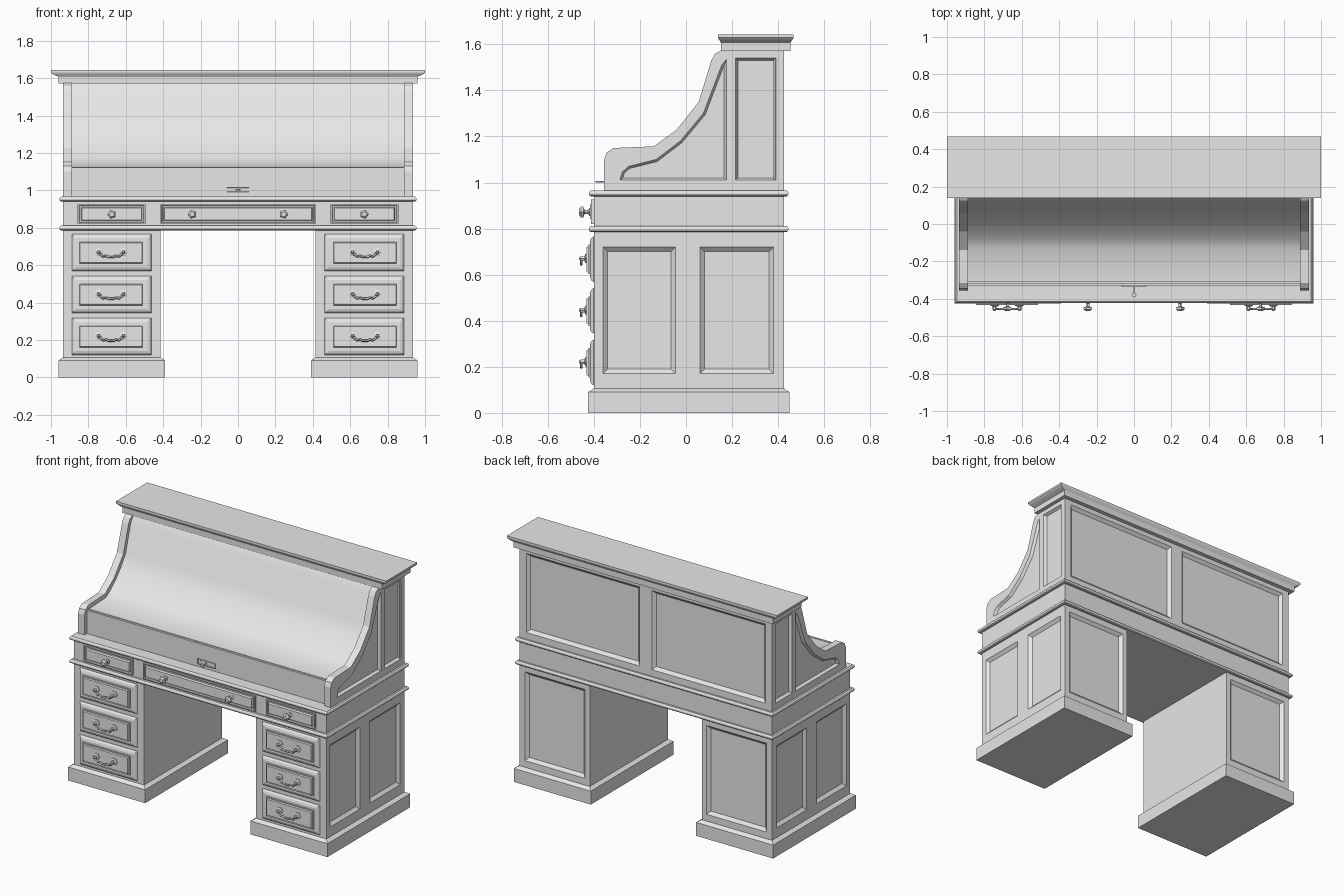
import bpy, bmesh, math
from mathutils import Vector

if "Cube" in bpy.data.objects:
    bpy.data.objects.remove(bpy.data.objects["Cube"], do_unlink=True)

grey = bpy.data.materials.new("plain grey")
grey.use_nodes = True
grey.diffuse_color = (0.8, 0.8, 0.8, 1)
grey.node_tree.nodes["Principled BSDF"].inputs["Base Color"].default_value = (0.8, 0.8, 0.8, 1)

# Planes: a 2D outline plus a depth gives 3D points
PLANES = {"side": lambda u, v, d: (d, u, v),
          "front": lambda u, v, d: (u, d, v),
          "top": lambda u, v, d: (u, v, d)}


def rect(u0, u1, v0, v1):
    return [(u0, v0), (u1, v0), (u1, v1), (u0, v1)]


def ngon(cu, cv, r, n):
    return [(cu + r * math.cos(math.tau * i / n), cv + r * math.sin(math.tau * i / n)) for i in range(n)]


def inset(pts, w):
    """Move a counter-clockwise outline inward by w."""
    out = []
    for i, p in enumerate(pts):
        p = Vector(p)
        a = (p - Vector(pts[i - 1])).normalized()
        b = (Vector(pts[(i + 1) % len(pts)]) - p).normalized()
        na, nb = Vector((-a.y, a.x)), Vector((-b.y, b.x))
        out.append(tuple(p + (na + nb) * w / (1 + na.dot(nb))))
    return out


def loft(name, plane, rings):
    """Closed solid through (outline, depth) rings."""
    bm = bmesh.new()
    loops = [[bm.verts.new(PLANES[plane](u, v, d)) for u, v in pts] for pts, d in rings]
    n = len(loops[0])
    for a, b in zip(loops, loops[1:]):
        for i in range(n):
            bm.faces.new((a[i], a[(i + 1) % n], b[(i + 1) % n], b[i]))
    bm.faces.new(loops[0])
    bm.faces.new(loops[-1])
    bmesh.ops.recalc_face_normals(bm, faces=bm.faces)
    mesh = bpy.data.meshes.new(name)
    bm.to_mesh(mesh)
    bm.free()
    mesh.materials.append(grey)
    ob = bpy.data.objects.new(name, mesh)
    bpy.context.collection.objects.link(ob)
    return ob


def activate(ob):
    bpy.ops.object.select_all(action="DESELECT")
    ob.select_set(True)
    bpy.context.view_layer.objects.active = ob


def box(name, x0, x1, y0, y1, z0, z1):
    return loft(name, "top", [(rect(x0, x1, y0, y1), z0), (rect(x0, x1, y0, y1), z1)])


def recess(ob, plane, pts, d, inward, w=0.02):
    """Cut a sunk panel with sloping edges into the face at depth d."""
    cutter = loft("panel_cutter", plane, [(pts, d - inward), (pts, d), (inset(pts, w), d + inward)])
    cutter.hide_render = True
    mod = ob.modifiers.new("panel", "BOOLEAN")
    mod.operation, mod.solver, mod.object = "DIFFERENCE", "EXACT", cutter
    activate(ob)
    bpy.ops.object.modifier_apply(modifier=mod.name)
    bpy.data.objects.remove(cutter, do_unlink=True)


def mirror(ob):
    mod = ob.modifiers.new("mirror", "MIRROR")
    mod.use_mirror_merge = False
    return ob


def smooth(ob, degrees=40):
    activate(ob)
    bpy.ops.object.shade_smooth_by_angle(angle=math.radians(degrees))


# Pedestals on plinths
foot = rect(0.39, 0.96, -0.425, 0.45)
mirror(loft("plinth", "top", [(foot, 0), (foot, 0.09), (inset(foot, 0.023), 0.105)]))
pedestal = box("pedestal", 0.415, 0.935, -0.40, 0.425, 0.09, 0.79)
for y0, y1 in ((-0.36, -0.045), (0.06, 0.38)):
    recess(pedestal, "side", rect(y0, y1, 0.17, 0.72), 0.935, -0.018)
recess(pedestal, "front", rect(0.45, 0.895, 0.15, 0.745), 0.425, -0.018)
mirror(pedestal)

# Apron between two rounded mouldings
box("apron", -0.935, 0.935, -0.40, 0.425, 0.787, 0.95)
for name, z in (("lower_moulding", 0.785), ("desk_top", 0.94)):
    edge = rect(-0.955, 0.955, -0.422, 0.445)
    rings = [(0.008, 0), (0.002, 0.005), (0, 0.013), (0.002, 0.02), (0.008, 0.026)]
    loft(name, "top", [(inset(edge, w), z + h) for w, h in rings])


# Drawer fronts and their pulls
def knob(name, x, z):
    rings = [(0.018, -0.41), (0.018, -0.42), (0.009, -0.425), (0.009, -0.44),
             (0.025, -0.446), (0.025, -0.456), (0.014, -0.465)]
    mirror(loft(name, "front", [(ngon(x, z, r, 5), y) for r, y in rings]))


def top_drawer(name, x0, x1):
    p = rect(x0, x1, 0.82, 0.927)
    return loft(name, "front", [(p, -0.39), (p, -0.412), (inset(p, 0.007), -0.412), (inset(p, 0.010), -0.404),
                                (inset(p, 0.018), -0.404), (inset(p, 0.022), -0.417)])


top_drawer("centre_drawer", -0.415, 0.415)
mirror(top_drawer("side_drawer", 0.495, 0.857))
knob("centre_knob", 0.245, 0.872)
knob("side_knob", 0.675, 0.872)


def bail(name, x, z):
    half = [(0.066, 0), (0.055, -0.014), (0.042, -0.024), (0.026, -0.02), (0.014, -0.026)]
    path = [(-u, v) for u, v in half] + half[::-1]
    curve = bpy.data.curves.new(name, "CURVE")
    curve.dimensions = "3D"
    curve.bevel_depth, curve.bevel_resolution, curve.use_fill_caps = 0.006, 0, True
    spline = curve.splines.new("POLY")
    spline.points.add(len(path) - 1)
    for pt, (u, v) in zip(spline.points, path):
        pt.co = (x + u, -0.455, z + v, 1)
    curve.materials.append(grey)
    ob = bpy.data.objects.new(name, curve)
    bpy.context.collection.objects.link(ob)
    activate(ob)
    bpy.ops.object.convert(target="MESH")
    mirror(bpy.context.object)


for i in range(3):
    low = 0.12 + i * 0.224
    plate = rect(0.463, 0.888, low, low + 0.198)
    mirror(loft("drawer_plate", "front", [(plate, -0.39), (plate, -0.402), (inset(plate, 0.008), -0.412),
                                          (inset(plate, 0.022), -0.417)]))
    face = rect(0.503, 0.855, low + 0.034, low + 0.162)
    mirror(loft("drawer_face", "front", [(face, -0.41), (face, -0.424), (inset(face, 0.007), -0.424),
                                         (inset(face, 0.011), -0.432)]))
    z = low + 0.102
    for dx in (-0.066, 0.066):
        rings = [(0.023, -0.43), (0.023, -0.437), (0.011, -0.441), (0.011, -0.458), (0.005, -0.464)]
        mirror(loft("rosette", "front", [(ngon(0.679 + dx, z, r, 6), y) for r, y in rings]))
    bail("bail_handle", 0.679, z)

# Curved cheeks of the upper case, with sunk panels
sweep = [(0.155, 1.575), (0.125, 1.558), (0.11, 1.53), (0.055, 1.35), (-0.04, 1.23), (-0.14, 1.157),
         (-0.315, 1.15), (-0.345, 1.13), (-0.355, 1.10)]
cheek_line = [(-0.355, 0.96), (0.425, 0.96), (0.425, 1.575)] + sweep
cheek = loft("cheek", "side", [(cheek_line, 0.888), (cheek_line, 0.935)])
recess(cheek, "side", rect(0.215, 0.39, 1.01, 1.54), 0.935, -0.018, 0.01)
curved = [(-0.287, 1.01), (0.175, 1.01), (0.175, 1.535), (0.155, 1.51), (0.075, 1.30), (-0.025, 1.18),
          (-0.13, 1.10), (-0.25, 1.07), (-0.277, 1.045)]
recess(cheek, "side", curved, 0.935, -0.018, 0.01)
mirror(cheek)

# Roll-top shutter and its bottom rail
roll = [(-0.31, 0.96), (0.385, 0.96), (0.385, 1.575), (0.165, 1.575), (0.135, 1.53), (0.08, 1.345),
        (0.033, 1.275), (-0.02, 1.215), (-0.075, 1.165), (-0.13, 1.13), (-0.31, 1.123)]
smooth(loft("roll_top", "side", [(roll, -0.889), (roll, 0.889)]))
box("shutter_rail", -0.889, 0.889, -0.33, -0.316, 0.96, 1.122)

# Lock plate and key
lock = rect(-0.066, 0.066, 0.985, 1.02)
loft("lock_plate", "front", [(lock, -0.325), (lock, -0.338), (inset(lock, 0.006), -0.338),
                             (inset(lock, 0.008), -0.335)])
loft("key_stem", "front", [(ngon(0, 1.003, 0.004, 6), -0.33), (ngon(0, 1.003, 0.004, 6), -0.37)])
loft("key_bow", "top", [(ngon(0, -0.38, 0.013, 8), 1.0), (ngon(0, -0.38, 0.013, 8), 1.006)])

# Panelled back of the upper case
back = box("back_board", -0.93, 0.93, 0.38, 0.425, 0.96, 1.575)
for x0, x1 in ((-0.885, -0.045), (0.045, 0.885)):
    recess(back, "front", rect(x0, x1, 1.01, 1.54), 0.425, -0.018)

# Cornice
crown = rect(-1.0, 1.0, 0.138, 0.467)
steps = [(0.04, 0.014, 1.57), (0.04, 0.014, 1.607), (0.034, 0.012, 1.61), (0.022, 0.009, 1.615),
         (0.008, 0.004, 1.622), (0, 0, 1.63), (0, 0, 1.643)]
loft("cornice", "top", [(rect(-1 + wx, 1 - wx, 0.138 + wy, 0.467 - wy), z) for wx, wy, z in steps])
